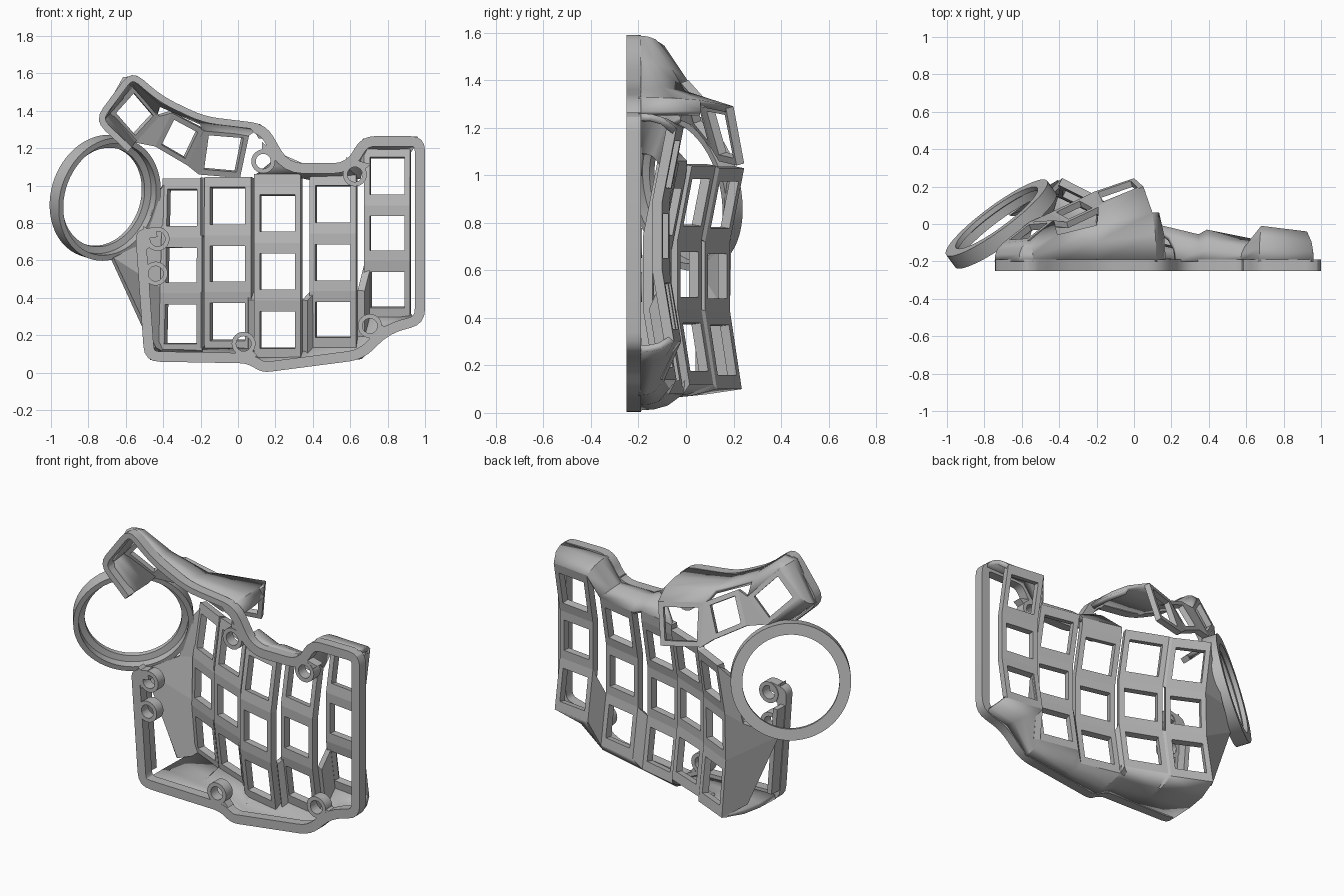
import bpy, bmesh, math
from mathutils import Vector as V

if "Cube" in bpy.data.objects:
    bpy.data.objects.remove(bpy.data.objects["Cube"])

mat = bpy.data.materials.new("plain grey")
mat.diffuse_color = (0.47, 0.47, 0.47, 1)
mat.use_nodes = True
mat.node_tree.nodes["Principled BSDF"].inputs["Base Color"].default_value = mat.diffuse_color


def finish(name, bm, thick=0.0, smooth=True):
    me = bpy.data.meshes.new(name)
    bm.to_mesh(me)
    bm.free()
    ob = bpy.data.objects.new(name, me)
    bpy.context.collection.objects.link(ob)
    me.materials.append(mat)
    if thick:
        s = ob.modifiers.new("thickness", "SOLIDIFY")
        s.thickness, s.offset = thick, -1
    if smooth:
        bpy.ops.object.select_all(action="DESELECT")
        ob.select_set(True)
        bpy.context.view_layer.objects.active = ob
        bpy.ops.object.shade_smooth_by_angle(angle=math.radians(28))
    return ob


def sheet(name, quads, thick, smooth=False):
    """Thin shell from quads, all facing the back."""
    bm = bmesh.new()
    for q in quads:
        bm.faces.new([bm.verts.new(p) for p in q])
    bmesh.ops.remove_doubles(bm, verts=bm.verts, dist=0.001)
    bm.normal_update()
    for f in bm.faces:
        if f.normal.y < 0:
            f.normal_flip()
    return finish(name, bm, thick, smooth)


def key_frame(q, a=0.125, b=0.18):
    """Four quads around a switch opening; q = BL, BR, TR, TL."""
    q = [V(p) for p in q]
    def at(u, v):
        return q[0].lerp(q[1], u).lerp(q[3].lerp(q[2], u), v)
    inner = [at(a, b), at(1 - a, b), at(1 - a, 1 - b), at(a, 1 - b)]
    return [(q[i], q[(i + 1) % 4], inner[(i + 1) % 4], inner[i]) for i in range(4)]


def wall(name, rim, top, half=(), thick=0.03):
    """Bulged wall from rim points (x, z) to plate points; half = spans left open above."""
    steps = ((0, 0), (0.07, 0.35), (0.3, 0.65), (1, 1))  # (inward, toward the back)
    rows = [[] for s in steps]
    for (x, z), t in zip(rim, top):
        r, t = V((x, -0.2, z)), V(t)
        for row, (a, b) in zip(rows, steps):
            m = r.lerp(t, a)
            m.y = r.y + (t.y - r.y) * b
            row.append(m)
    quads = []
    for i in range(len(rim) - 1):
        for k in range(2 if i in half else 3):
            a, b = rows[k], rows[k + 1]
            quads.append((a[i], a[i + 1], b[i + 1], b[i]))
    return sheet(name, quads, thick, True)


# Key columns: x left/right, y left/right in the middle row, z of row borders
columns = [
    (-0.41, -0.175, 0.185, 0.08, (0.10, 0.43, 0.72, 1.03)),
    (-0.165, 0.085, 0.065, -0.035, (0.12, 0.435, 0.73, 1.04)),
    (0.095, 0.345, -0.06, -0.12, (0.08, 0.39, 0.69, 1.00)),
    (0.39, 0.64, -0.09, -0.14, (0.14, 0.44, 0.74, 1.05)),
    (0.68, 0.925, -0.07, -0.10, (0.30, 0.60, 0.89, 1.20)),
]
lift = (0.05, 0, 0, 0.06)
left, right = [], []
for n, (x0, x1, y0, y1, zs) in enumerate(columns):
    lean = 0.025 if n == 0 else 0
    L = [V((x0 + lean * z, y0 + d, z)) for z, d in zip(zs, lift)]
    R = [V((x1, y1 + d, z)) for z, d in zip(zs, lift)]
    left.append(L)
    right.append(R)
    quads = []
    for r in range(3):
        quads += key_frame((L[r], R[r], R[r + 1], L[r + 1]))
    if n == 2:  # longer top end on the middle column
        L.append(L[3] + V((0, 0.005, 0.06)))
        R.append(R[3] + V((0, 0.005, 0.06)))
        quads.append((L[3], R[3], R[4], L[4]))
    sheet(f"key_column_{n + 1}", quads, 0.042)

# Webs that join neighbouring columns
webs = []
for n, rows in enumerate(((0, 2), (0,), (0,), (0,))):
    for r in rows:
        webs.append((right[n][r], left[n + 1][r], left[n + 1][r + 1], right[n][r + 1]))
sheet("column_webs", webs, 0.04)

# Thumb keys
t1 = [V(p) for p in ((-0.56, 0.01, 1.24), (-0.43, 0.02, 1.38), (-0.57, -0.09, 1.545), (-0.70, -0.1, 1.40))]
t2 = [V(p) for p in ((-0.45, 0.06, 1.22), (-0.28, 0.14, 1.12), (-0.19, 0.09, 1.31), (-0.36, 0.01, 1.40))]
t3 = [V(p) for p in ((-0.22, 0.17, 1.07), (0.0, 0.245, 1.05), (0.05, 0.2, 1.29), (-0.19, 0.10, 1.31))]
quads = key_frame(t1, 0.13, 0.13) + key_frame(t2, 0.13, 0.13) + key_frame(t3, 0.11, 0.12)
quads += [(t1[0], t2[0], t2[3], t1[1]), (t2[1], t3[0], t3[3], t2[2])]
sheet("thumb_plate", quads, 0.035)

# Outer walls
bottom = [p for n in range(5) for p in (left[n][0], right[n][0])]
wall("bottom_wall", [(-0.47, 0.068), (-0.2, 0.058), (-0.19, 0.058), (0.04, 0.05), (0.13, 0.01),
                     (0.36, 0.033), (0.4, 0.038), (0.66, 0.073), (0.81, 0.215), (0.955, 0.255)], bottom)
top = [p for n in range(2, 5) for p in (left[n][-1], right[n][-1])]
wall("top_wall", [(0.23, 1.17), (0.345, 1.12), (0.39, 1.12), (0.57, 1.12), (0.67, 1.253), (0.96, 1.262)], top)
wall("thumb_wall", [(-0.59, 1.185), (-0.745, 1.345), (-0.615, 1.58), (-0.54, 1.588), (-0.4, 1.475),
                    (-0.2, 1.375), (0.12, 1.328), (0.17, 1.27)],
     [t1[0], t1[3], t1[2], t1[2] + V((0.012, 0, -0.008)), t1[1], t3[3], t3[2], t3[2] + V((0, 0.003, -0.02))],
     half=(4, 6))

# Side wall that carries the ring, leaving a window beside the rim
p = left[0]
ring_pts = [V((-0.46, 0.06, 0.13)), V((-0.68, 0.07, 0.61)), V((-0.52, 0.19, 0.69)), V((-0.44, 0.19, 0.95))]
sheet("side_wall", [(p[i], p[i + 1], ring_pts[i + 1], ring_pts[i]) for i in range(3)], 0.03)

# Raised part of the rim on the window side
sheet("left_rim_wall", [((-0.54, -0.2, 0.66), (-0.5, -0.2, 0.13), (-0.495, -0.12, 0.13), (-0.535, -0.12, 0.66))], 0.03)

# Rim: rounded outline swept as a flat band, thinner at the thumb, open beside the ring
outline = [(-0.44, 0.78), (-0.55, 0.76), (-0.5, 0.06), (0.05, 0.05), (0.13, 0.0), (0.67, 0.07),
           (0.81, 0.21), (1.0, 0.26), (1.0, 1.265), (0.66, 1.265), (0.58, 1.12), (0.27, 1.12),
           (0.15, 1.33), (-0.18, 1.37), (-0.4, 1.475), (-0.57, 1.62), (-0.77, 1.35), (-0.59, 1.18)]
pts = [V(outline[0])]
for a, b, c in zip(outline, outline[1:], outline[2:]):
    a, b, c = V(a), V(b), V(c)
    d = min(0.08, (a - b).length * 0.45, (c - b).length * 0.45)
    s, e = b + (a - b).normalized() * d, b + (c - b).normalized() * d
    pts += [s.lerp(b, t).lerp(b.lerp(e, t), t) for t in (0, 0.25, 0.5, 0.75, 1)]
pts.append(V(outline[-1]))
bm = bmesh.new()
rings = []
for i, q in enumerate(pts):
    d = (pts[min(i + 1, len(pts) - 1)] - pts[max(i - 1, 0)]).normalized()
    width = 0.035 if q.x < 0.1 and q.y > 1.1 else 0.055
    inn = q + V((-d.y, d.x)) * width
    rings.append([bm.verts.new((v.x, y, v.y)) for v, y in
                  ((q, -0.25), (inn, -0.25), (inn, -0.19), (q, -0.19))])
for a, b in zip(rings, rings[1:]):
    for k in range(4):
        bm.faces.new((a[k], a[(k + 1) % 4], b[(k + 1) % 4], b[k]))
bm.faces.new(rings[0])
bm.faces.new(rings[-1])
bmesh.ops.recalc_face_normals(bm, faces=bm.faces)
finish("rim", bm)


def lathe(name, profile, centre, axis, n):
    """Closed (radius, height) profile turned about an axis."""
    bm = bmesh.new()
    rot = V(axis).normalized().to_track_quat("Z", "Y")
    loops = []
    for i in range(n):
        t = math.tau * i / n
        loops.append([bm.verts.new(V(centre) + rot @ V((r * math.cos(t), r * math.sin(t), h)))
                      for r, h in profile])
    m = len(profile)
    for i in range(n):
        a, b = loops[i], loops[(i + 1) % n]
        for k in range(m):
            bm.faces.new((a[k], b[k], b[(k + 1) % m], a[(k + 1) % m]))
    bmesh.ops.recalc_face_normals(bm, faces=bm.faces)
    return finish(name, bm)


# Tilted ring with an inner lip at the back
lathe("ball_ring", [(0.335, -0.042), (0.335, 0.042), (0.27, 0.042), (0.27, 0.015), (0.305, 0.005), (0.305, -0.042)],
      (-0.71, 0.0, 0.935), (-0.58, 0.79, 0.2), 64)

# Screw bosses, each tied to the rim by a short web; last number is the web direction in degrees
for i, (x, z, deg) in enumerate(((-0.43, 0.715, 180), (-0.44, 0.53, 180), (0.03, 0.155, 275),
                                 (0.705, 0.25, 315), (0.625, 1.06, 75), (0.135, 1.13, 50))):
    lathe(f"screw_boss_{i + 1}", [(0.064, 0), (0.064, 0.065), (0.04, 0.065), (0.04, 0)],
          (x, -0.25, z), (0, 1, 0), 24)
    a = math.radians(deg)
    d, s = V((math.cos(a), 0, math.sin(a))), V((-math.sin(a), 0, math.cos(a)))
    c = V((x, -0.192, z))
    sheet(f"boss_web_{i + 1}", [(c + d * 0.042 - s * 0.045, c + d * 0.075 - s * 0.07,
                                 c + d * 0.075 + s * 0.07, c + d * 0.042 + s * 0.045)], 0.056)
